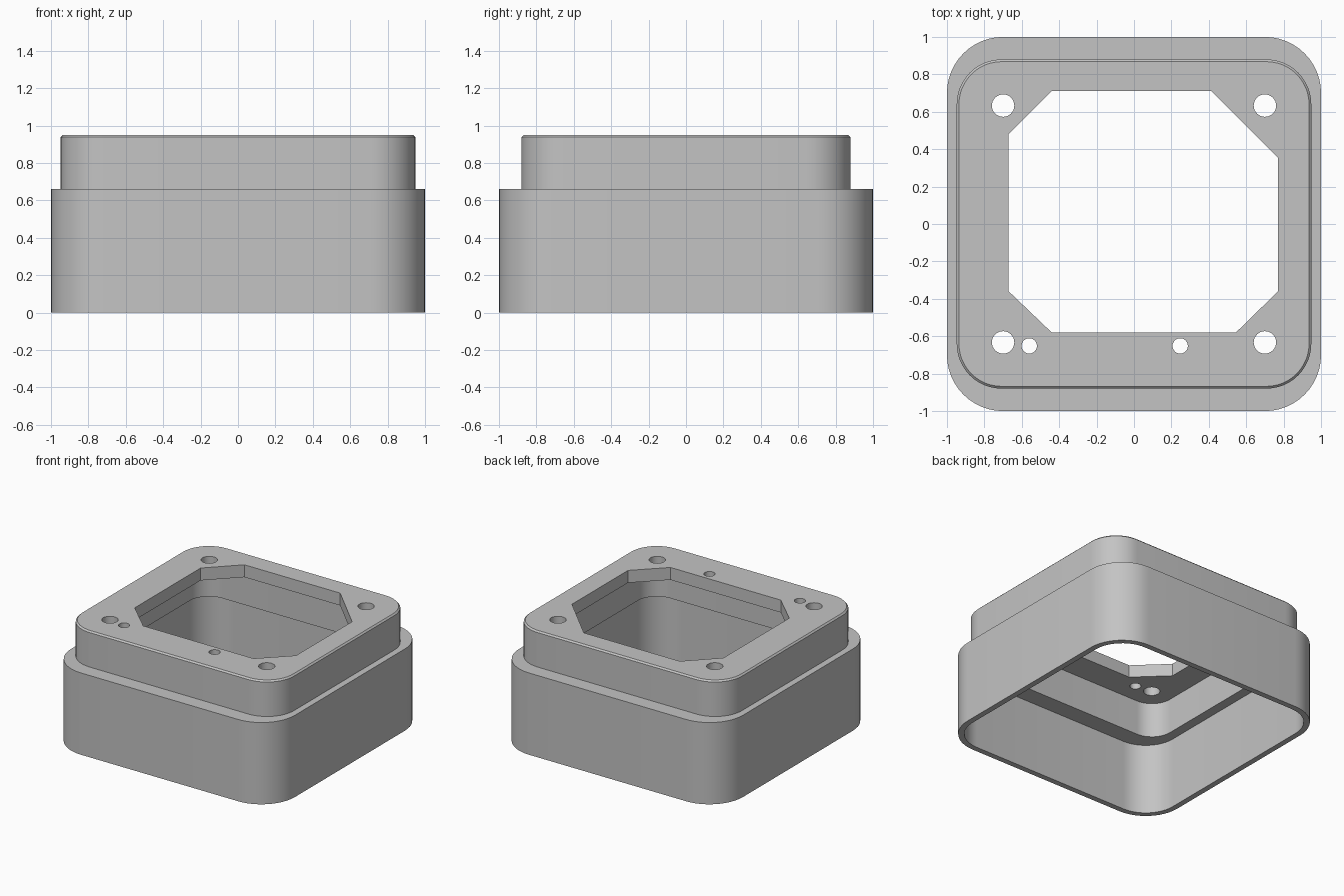
import bpy, bmesh, math

default = bpy.data.objects.get("Cube")
if default:
    bpy.data.objects.remove(default, do_unlink=True)

GREY = (0.55, 0.55, 0.55, 1)
grey = bpy.data.materials.new("plain grey")
grey.use_nodes = True
grey.diffuse_color = GREY
grey.node_tree.nodes["Principled BSDF"].inputs["Base Color"].default_value = GREY


def make_object(name, bm):
    bmesh.ops.recalc_face_normals(bm, faces=bm.faces)
    mesh = bpy.data.meshes.new(name)
    bm.to_mesh(mesh)
    bm.free()
    obj = bpy.data.objects.new(name, mesh)
    bpy.context.collection.objects.link(obj)
    return obj


def rounded_rect(hx, hy, r, steps=12):
    """Outline of a rounded rectangle with half sizes hx, hy."""
    points = []
    for k, (sx, sy) in enumerate([(1, 1), (-1, 1), (-1, -1), (1, -1)]):
        for i in range(steps + 1):
            a = (k + i / steps) * math.pi / 2
            points.append((sx * (hx - r) + r * math.cos(a), sy * (hy - r) + r * math.sin(a)))
    return points


def circle(x, y, r, n=32):
    return [(x + r * math.cos(2 * math.pi * i / n), y + r * math.sin(2 * math.pi * i / n))
            for i in range(n)]


def loft(bm, outlines):
    """Skin a stack of (outline, z) rings and cap both ends."""
    rings = [[bm.verts.new((x, y, z)) for x, y in pts] for pts, z in outlines]
    for a, b in zip(rings, rings[1:]):
        for i in range(len(a)):
            j = (i + 1) % len(a)
            bm.faces.new((a[i], a[j], b[j], b[i]))
    bm.faces.new(rings[0])
    bm.faces.new(rings[-1])


# Stepped hollow shell: from the cavity ceiling down, round the rim, and up the outside
STEP, TOP, SHELF, CEILING = 0.66, 0.95, 0.57, 0.85
WALL, NECK_WALL, BEVEL = 0.045, 0.07, 0.012
NX, NY, NR = 0.948, 0.88, 0.24
lower_out = rounded_rect(1, 1, 0.3)
lower_in = rounded_rect(1 - WALL, 1 - WALL, 0.3 - WALL)
neck_out = rounded_rect(NX, NY, NR)
neck_in = rounded_rect(NX - NECK_WALL, NY - NECK_WALL, NR - NECK_WALL)
neck_top = rounded_rect(NX - BEVEL, NY - BEVEL, NR - BEVEL)

bm = bmesh.new()
loft(bm, [(neck_in, CEILING), (neck_in, SHELF), (lower_in, SHELF), (lower_in, 0),
          (lower_out, 0), (lower_out, STEP), (neck_out, STEP),
          (neck_out, TOP - BEVEL), (neck_top, TOP)])
housing = make_object("housing", bm)
housing.data.materials.append(grey)

# Cutter: eight-sided window, four corner screw holes, two small pin holes
window = [(-0.44, -0.58), (0.545, -0.58), (0.77, -0.36), (0.77, 0.355),
          (0.415, 0.71), (-0.44, 0.71), (-0.67, 0.48), (-0.67, -0.36)]
cuts = [window]
cuts += [circle(sx * 0.7, sy * 0.633, 0.06) for sx in (-1, 1) for sy in (-1, 1)]
cuts += [circle(x, -0.652, 0.041) for x in (-0.56, 0.247)]
bm = bmesh.new()
for outline in cuts:
    loft(bm, [(outline, CEILING - 0.1), (outline, TOP + 0.1)])
cutter = make_object("opening_cutter", bm)
cutter.hide_render = True

# Cut the openings and keep the result
boolean = housing.modifiers.new("openings", "BOOLEAN")
boolean.operation = "DIFFERENCE"
boolean.solver = "EXACT"
boolean.object = cutter
bpy.ops.object.select_all(action="DESELECT")
housing.select_set(True)
bpy.context.view_layer.objects.active = housing
bpy.ops.object.modifier_apply(modifier=boolean.name)
bpy.data.objects.remove(cutter, do_unlink=True)
bpy.ops.object.shade_smooth_by_angle(angle=math.radians(30))
